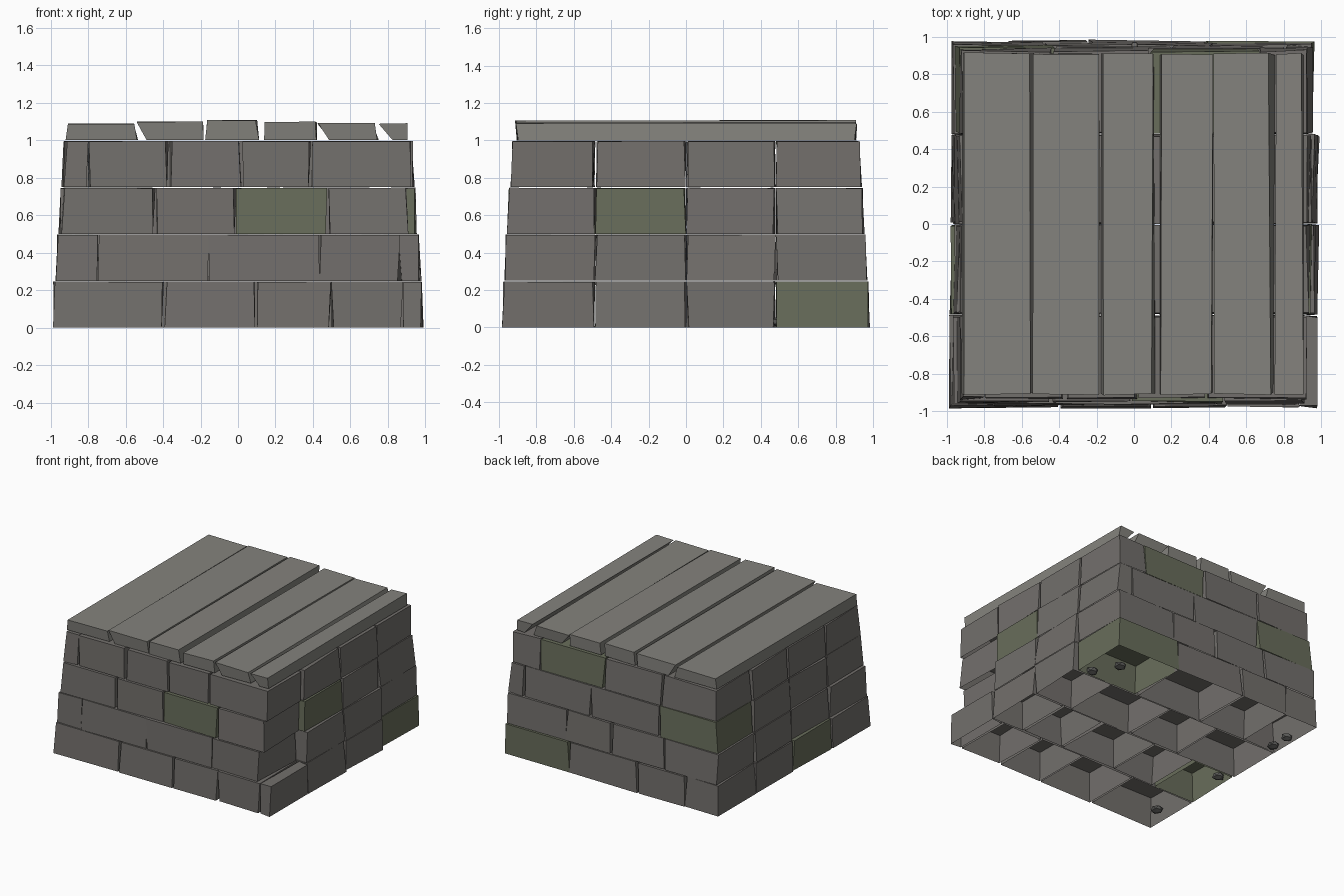
import bpy, bmesh, random
from mathutils import Vector, Matrix

if "Cube" in bpy.data.objects:
    bpy.data.objects.remove(bpy.data.objects["Cube"])

random.seed(7)


def material(name, rgb):
    m = bpy.data.materials.new(name)
    m.diffuse_color = (*rgb, 1)
    m.use_nodes = True
    m.node_tree.nodes["Principled BSDF"].inputs["Base Color"].default_value = m.diffuse_color
    return m


STONE = material("stone", (0.17, 0.16, 0.15))
MOSSY = material("mossy_stone", (0.14, 0.155, 0.105))
SLAB = material("slab", (0.23, 0.225, 0.205))
PEBBLE = material("pebble", (0.10, 0.10, 0.095))


def finish(bm, name, mat):
    me = bpy.data.meshes.new(name)
    bm.to_mesh(me)
    bm.free()
    me.materials.append(mat)
    ob = bpy.data.objects.new(name, me)
    bpy.context.collection.objects.link(ob)
    return ob


def open_block(name, base, top, z0, z1, mat, jit=0.012, jz=0.004):
    """Hewn block with no underside; base and top are (x0, x1, y0, y1)."""
    bm = bmesh.new()

    def ring(r, z, dz):
        x0, x1, y0, y1 = r
        return [bm.verts.new((x + random.uniform(-jit, jit),
                              y + random.uniform(-jit, jit) * 0.7,
                              z - random.uniform(0, dz)))
                for x, y in ((x0, y0), (x1, y0), (x1, y1), (x0, y1))]

    a, b = ring(base, z0, 0), ring(top, z1, jz)
    bm.faces.new(b)
    for i in range(4):
        j = (i + 1) % 4
        bm.faces.new((a[i], a[j], b[j], b[i]))
    return finish(bm, name, mat)


def random_joints(end):
    """Joint positions for a hidden inner row."""
    xs, x = [-end], -end + random.uniform(0.25, 0.6)
    while x < end - 0.2:
        xs.append(x)
        x += random.uniform(0.36, 0.6)
    return xs + [end]


# Stone courses: four rows deep, four courses high, drawn in towards the top
FRONT = [[-0.99, -0.39, 0.09, 0.50, 0.88, 0.99],
         [-0.975, -0.75, -0.155, 0.435, 0.87],
         [-0.95, -0.445, -0.01, 0.475, 0.91],
         [-0.935, -0.80, -0.37, 0.015, 0.39, 0.93]]
BACK = [[-0.98, -0.67, -0.24, 0.38, 0.97],
        [-0.97, -0.475, 0.0, 0.415, 0.965],
        [-0.95, -0.425, 0.20, 0.80, 0.95],
        [-0.935, -0.435, 0.09, 0.675, 0.93]]
EDGE = [0.985, 0.972, 0.957, 0.94]
# (course, row, index along x) of moss-tinted blocks; -1 is the last
MOSS = {(0, 3, -1), (0, 1, 0), (2, 0, 2), (2, 1, -1), (2, 3, 0), (3, 3, 2)}

for c in range(4):
    e = EDGE[c]
    ys = [-e, -0.485, 0.0, 0.48, e]
    for r in range(4):
        if r == 0:
            xs = FRONT[c]
        elif r == 3:
            xs = BACK[c]
        else:
            xs = random_joints(e + random.uniform(-0.005, 0.005))
        n = len(xs) - 1
        for i in range(n):
            mossy = (c, r, i) in MOSS or (i == n - 1 and (c, r, -1) in MOSS)
            g = 0.007
            x0, x1 = xs[i] + g, xs[i + 1] - g
            y0, y1 = ys[r] + g, ys[r + 1] - g
            s = 0.008
            open_block(f"block_{c}_{r}_{i}", (x0, x1, y0, y1),
                       (x0 + s * (i == 0), x1 - s * (i == n - 1),
                        y0 + s * (r == 0), y1 - s * (r == 3)),
                       c * 0.25, c * 0.25 + 0.247, MOSSY if mossy else STONE)

# Capping slabs: base x range, top x range, top height
SLABS = [(-0.915, -0.54, -0.915, -0.555, 1.09),
         (-0.48, -0.19, -0.535, -0.19, 1.103),
         (-0.17, 0.11, -0.17, 0.10, 1.11),
         (0.145, 0.415, 0.145, 0.415, 1.10),
         (0.49, 0.745, 0.43, 0.725, 1.092),
         (0.83, 0.91, 0.755, 0.90, 1.092)]
for i, (b0, b1, t0, t1, h) in enumerate(SLABS):
    open_block(f"top_slab_{i}", (b0, b1, -0.90, 0.905), (t0, t1, -0.91, 0.91),
               1.0, h, SLAB, 0.008, 0.006)

# Pebbles lodged under the lowest course
for i, (x, y) in enumerate([(0.72, 0.70), (0.83, 0.50), (-0.93, 0.52),
                            (-0.93, 0.68), (-0.91, -0.10), (-0.88, -0.78)]):
    bm = bmesh.new()
    bmesh.ops.create_icosphere(bm, subdivisions=1, radius=0.05)
    for v in bm.verts:
        k = random.uniform(0.85, 1.1)
        v.co = Vector((x + v.co.x * k, y + v.co.y * k, max(0.0, 0.03 + v.co.z * 0.6)))
    finish(bm, f"pebble_{i}", PEBBLE)
